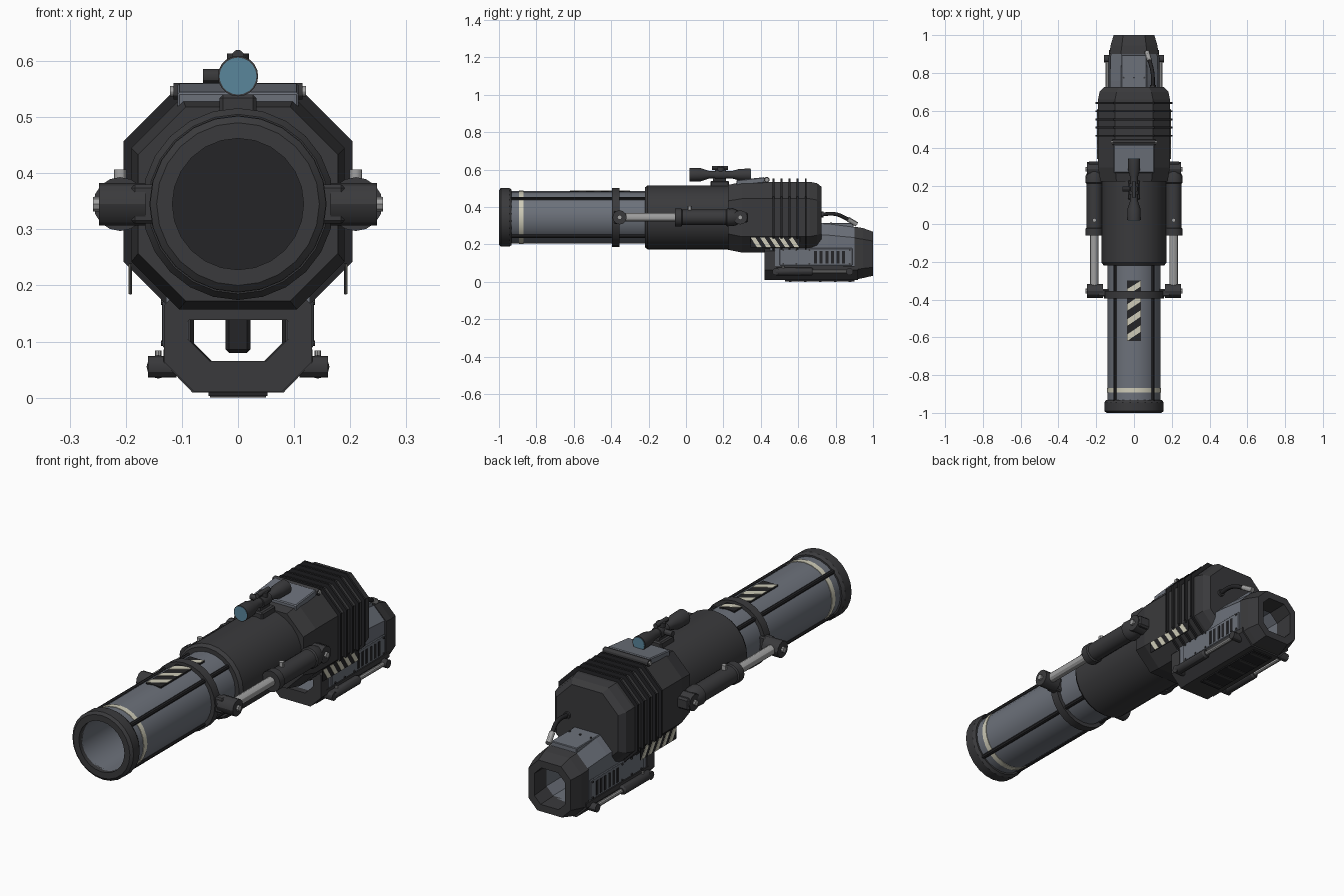
import bpy, bmesh
from math import sin, cos, pi
from mathutils import Vector

if "Cube" in bpy.data.objects:
    bpy.data.objects.remove(bpy.data.objects["Cube"])


def material(name, r, g, b):
    m = bpy.data.materials.new(name)
    m.diffuse_color = (r, g, b, 1)
    m.use_nodes = True
    m.node_tree.nodes["Principled BSDF"].inputs["Base Color"].default_value = m.diffuse_color
    return m


DARK = material("dark_metal", 0.042, 0.042, 0.045)
BLACK = material("black_rubber", 0.018, 0.018, 0.02)
PANEL = material("grey_panel", 0.15, 0.165, 0.195)
STEEL = material("steel", 0.36, 0.36, 0.36)
CREAM = material("cream_paint", 0.62, 0.6, 0.48)
GLASS = material("lens_blue", 0.1, 0.24, 0.33)
AXIS = 0.345   # barrel height


def mesh(name, verts, faces, mat, bevel=0):
    bm = bmesh.new()
    vs = [bm.verts.new(v) for v in verts]
    for f in faces:
        bm.faces.new([vs[i] for i in f])
    bmesh.ops.recalc_face_normals(bm, faces=bm.faces)
    me = bpy.data.meshes.new(name)
    bm.to_mesh(me)
    bm.free()
    me.materials.append(mat)
    ob = bpy.data.objects.new(name, me)
    bpy.context.collection.objects.link(ob)
    if bevel:
        mod = ob.modifiers.new("bevel", 'BEVEL')
        mod.width, mod.segments = bevel, 1
    return ob


def loft(name, rings, mat, hollow=False, bevel=0):
    """Skin a list of equal rings; hollow joins last to first, else caps."""
    n, m = len(rings[0]), len(rings)
    faces = [(a * n + i, a * n + (i + 1) % n, (a + 1) % m * n + (i + 1) % n, (a + 1) % m * n + i)
             for a in range(m if hollow else m - 1) for i in range(n)]
    if not hollow:
        faces += [tuple(range(n)), tuple(range((m - 1) * n, m * n))]
    return mesh(name, [p for r in rings for p in r], faces, mat, bevel)


def smooth(ob):
    bpy.ops.object.select_all(action='DESELECT')
    ob.select_set(True)
    bpy.context.view_layer.objects.active = ob
    bpy.ops.object.shade_smooth_by_angle(angle=pi / 6)
    return ob


def lathe(name, profile, mat, x=0, z=AXIS, n=24, hollow=False):
    """Turn (y, radius) points around an axis parallel to y."""
    rings = [[(x + r * cos(2 * pi * i / n), y, z + r * sin(2 * pi * i / n)) for i in range(n)]
             for y, r in profile]
    return smooth(loft(name, rings, mat, hollow))


def rod(name, a, b, r, mat, n=12):
    a, b = Vector(a), Vector(b)
    q = (b - a).to_track_quat('Z', 'Y')
    ring = [q @ Vector((r * cos(2 * pi * i / n), r * sin(2 * pi * i / n), 0)) for i in range(n)]
    return smooth(loft(name, [[a + p for p in ring], [b + p for p in ring]], mat))


def box(name, x, y, z, mat, bevel=0):
    rings = [[(x[0], v, z[0]), (x[1], v, z[0]), (x[1], v, z[1]), (x[0], v, z[1])] for v in y]
    return loft(name, rings, mat, bevel=bevel)


def octa(y, w, z0, z1, cb, ct):
    """Octagon across x/z with bottom and top chamfers."""
    half = [(w - cb, z0), (w, z0 + cb), (w, z1 - ct), (w - ct, z1)]
    return [(x, y, z) for x, z in half] + [(-x, y, z) for x, z in reversed(half)]


# Barrel, muzzle, collars and sleeve
lathe("barrel", [(-0.98, .14), (0.2, .14), (0.2, .117), (-0.98, .117)], PANEL, hollow=True)
lathe("bore_end", [(0.17, .118), (0.19, .118)], BLACK)
lathe("muzzle_ring", [(-1, .145), (-.99, .157), (-.945, .157), (-.932, .148), (-.932, .13),
                      (-.97, .117), (-1, .117)], DARK, hollow=True)
lathe("cream_band", [(-.893, .1415), (-.868, .1415)], CREAM)
bpy.data.objects.remove(bpy.data.objects["cream_band"])
lathe("cream_band", [(-.893, .1425), (-.868, .1425), (-.868, .135), (-.893, .135)], CREAM, hollow=True)
lathe("barrel_collar", [(-.395, .158), (-.355, .158), (-.355, .135), (-.395, .135)], DARK, hollow=True)
lathe("sleeve", [(-.22, .135), (-.22, .16), (-.205, .171), (.3, .171), (.3, .135)], DARK, hollow=True)
for i in range(4):
    a = pi / 4 + i * pi / 2
    x, z = .141 * cos(a), AXIS + .141 * sin(a)
    rod("barrel_rail", (x, -.94, z), (x, -.2, z), .01, BLACK, 8)

# Warning plate on the barrel
box("warning_plate", (-.038, .038), (-.62, -.3), (.47, .487), BLACK)
for i in range(4):
    y = -.62 + i * .08
    loft("warning_stripe", [[(-.037, y, z), (-.037, y + .035, z), (.037, min(y + .085, -.3), z),
                             (.037, y + .05, z)] for z in (.486, .489)], CREAM)

# Octagonal receiver with cooling fins
loft("receiver", [octa(.225, .178, .172, .518, .085, .085), octa(.3, .19, .157, .535, .085, .09),
                  octa(.66, .19, .157, .535, .085, .09), octa(.7, .182, .165, .528, .085, .09),
                  octa(.725, .158, .185, .508, .075, .08)], DARK)
for i in range(5):
    y = .467 + i * .0433
    loft("cooling_fin", [octa(y + d, .204, .157, .552, .085, .095) for d in (-.005, .005)], BLACK)

# Top plate, hinge and scope
loft("top_plate", [[(-.108, y, z - .03), (.108, y, z - .03), (.108, y, z), (-.108, y, z)]
                   for y, z in ((.27, .544), (.42, .56))], PANEL, bevel=.004)
rod("plate_hinge", (-.115, .432, .546), (.115, .432, .546), .015, DARK)
for s in (-1, 1):
    rod("hinge_pin", (s * .11, .432, .546), (s * .121, .432, .546), .009, STEEL)
box("scope_mount", (-.033, .033), (.13, .23), (.5, .54), DARK, .006)
box("scope_stem", (-.014, .014), (.145, .215), (.53, .57), DARK)
lathe("scope_tube", [(.02, .031), (.02, .036), (.08, .035), (.125, .02), (.155, .02), (.155, .026),
                     (.215, .026), (.215, .02), (.25, .021), (.285, .031), (.345, .033),
                     (.345, .028)], DARK, z=.573, n=20)
for y, r in ((.019, .033), (.343, .029)):
    lathe("scope_lens", [(y, r), (y + .004, r)], GLASS, z=.573, n=20)
rod("scope_top_knob", (0, .185, .59), (0, .185, .613), .02, DARK)
rod("scope_side_knob", (0, .185, .573), (-.062, .185, .573), .013, DARK)
lathe("scope_button", [(.14, .011), (.225, .011)], DARK, z=.609, n=12)

for s in (-1, 1):
    # Large recoil pistons
    X = s * .21
    lathe("piston_body", [(-.06, .03), (-.06, .048), (-.025, .048), (-.02, .042), (.215, .042),
                          (.22, .048), (.255, .046), (.29, .03)], DARK, x=X, n=16)
    lathe("piston_rod", [(-.35, .022), (-.04, .022)], STEEL, x=X, n=12)
    rod("piston_valve", (X, .02, .37), (X, .02, .407), .011, STEEL)
    for y in (-.355, .29):
        rod("piston_pivot", (s * .165, y, AXIS), (s * .248, y, AXIS), .038, DARK)
        rod("pivot_bolt", (s * .24, y, AXIS), (s * .258, y, AXIS), .013, STEEL, 8)
    box("front_bracket", sorted((s * .13, s * .19)), (-.385, -.345), (.31, .38), DARK, .006)
    box("rear_bracket", sorted((s * .15, s * .245)), (.25, .332), (.318, .372), DARK, .008)

    # Warning strips under the receiver flanks
    box("side_warning_plate", sorted((s * .19, s * .193)), (.345, .61), (.184, .24), BLACK)
    for i in range(5):
        y = .345 + i * .05
        loft("side_warning_stripe", [[(x, y + .035, .185), (x, y + .06, .185), (x, y + .025, .238),
                                      (x, y, .238)] for x in (s * .189, s * .195)], CREAM)

    # Side panels of the lower housing: plate, vents, rivets
    box("side_panel", sorted((s * .125, s * .134)), (.5, .89), (.088, .18), PANEL, .003)
    for i in range(6):
        y = .685 + i * .03
        box("vent_slot", sorted((s * .13, s * .1355)), (y, y + .016), (.098, .165), BLACK)
    for y in (.52, .59, .66, .875):
        for z in (.097, .17):
            rod("rivet", (s * .13, y, z), (s * .1375, y, z), .005, DARK, 8)

    # Small pistons along the lower edge
    X, Z = s * .142, .055
    lathe("small_cylinder", [(.475, .017), (.485, .021), (.67, .021), (.68, .015)], DARK, x=X, z=Z, n=12)
    lathe("small_rod", [(.66, .01), (.87, .01)], STEEL, x=X, z=Z, n=10)
    for y in (.48, .875):
        rod("small_pivot", (s * .11, y, Z), (s * .16, y, Z), .019, DARK)
    rod("small_valve", (X, .52, .06), (X, .52, .084), .006, STEEL, 8)

# Hollow lower housing, front guard frame and dark rear mouth
loft("lower_housing", [octa(.45, .128, .013, .32, .05, .06), octa(.76, .128, .013, .31, .05, .06),
                       octa(.92, .122, .02, .29, .05, .055), octa(.92, .088, .065, .24, .035, .04),
                       octa(.45, .088, .065, .24, .035, .04)], PANEL, hollow=True)
loft("front_guard", [octa(.42, .132, .01, .175, .054, .01), octa(.475, .132, .01, .175, .054, .01),
                     octa(.475, .09, .065, .138, .04, .003), octa(.42, .09, .065, .138, .04, .003)],
     DARK, hollow=True)
loft("rear_mouth", [octa(.9, .13, .012, .295, .052, .06), octa(.945, .124, .02, .288, .052, .06),
                    octa(1, .108, .033, .268, .045, .05), octa(1, .078, .065, .235, .032, .035),
                    octa(.9, .085, .065, .235, .035, .04)], DARK, hollow=True)
shell = [(.133, .086), (.133, .063), (.081, .009), (-.081, .009), (-.133, .063), (-.133, .086),
         (-.12, .086), (-.12, .066), (-.076, .02), (.076, .02), (.12, .066), (.12, .086)]
loft("lower_shell", [[(x, y, z) for x, z in shell] for y in (.46, .92)], DARK)
box("belly_plate", (-.053, .053), (.53, .9), (.003, .015), BLACK)
for i in range(5):
    y = .55 + i * .08
    box("belly_rib", (-.05, .05), (y, y + .015), (0, .012), DARK)
box("trigger_grip", (-.022, .022), (.5, .58), (.08, .17), BLACK, .006)
box("top_panel", (-.066, .066), (.72, .895), (.29, .314), PANEL, .003)
for x in (-.055, 0, .055):
    rod("panel_rivet", (x, .775, .31), (x, .775, .318), .005, DARK, 8)

# Cable from receiver to housing
cu = bpy.data.curves.new("cable", 'CURVE')
cu.dimensions, cu.bevel_depth, cu.bevel_resolution = '3D', .01, 2
sp = cu.splines.new('BEZIER')
pts = [(.1, .715, .36), (.098, .8, .362), (.08, .875, .33)]
sp.bezier_points.add(len(pts) - 1)
for p, co in zip(sp.bezier_points, pts):
    p.co, p.handle_left_type, p.handle_right_type = co, 'AUTO', 'AUTO'
cu.materials.append(BLACK)
bpy.context.collection.objects.link(bpy.data.objects.new("cable", cu))
rod("cable_plug", (.082, .865, .336), (.068, .912, .308), .013, STEEL)
rod("cable_socket", (.1, .715, .36), (.1, .735, .361), .016, DARK)
